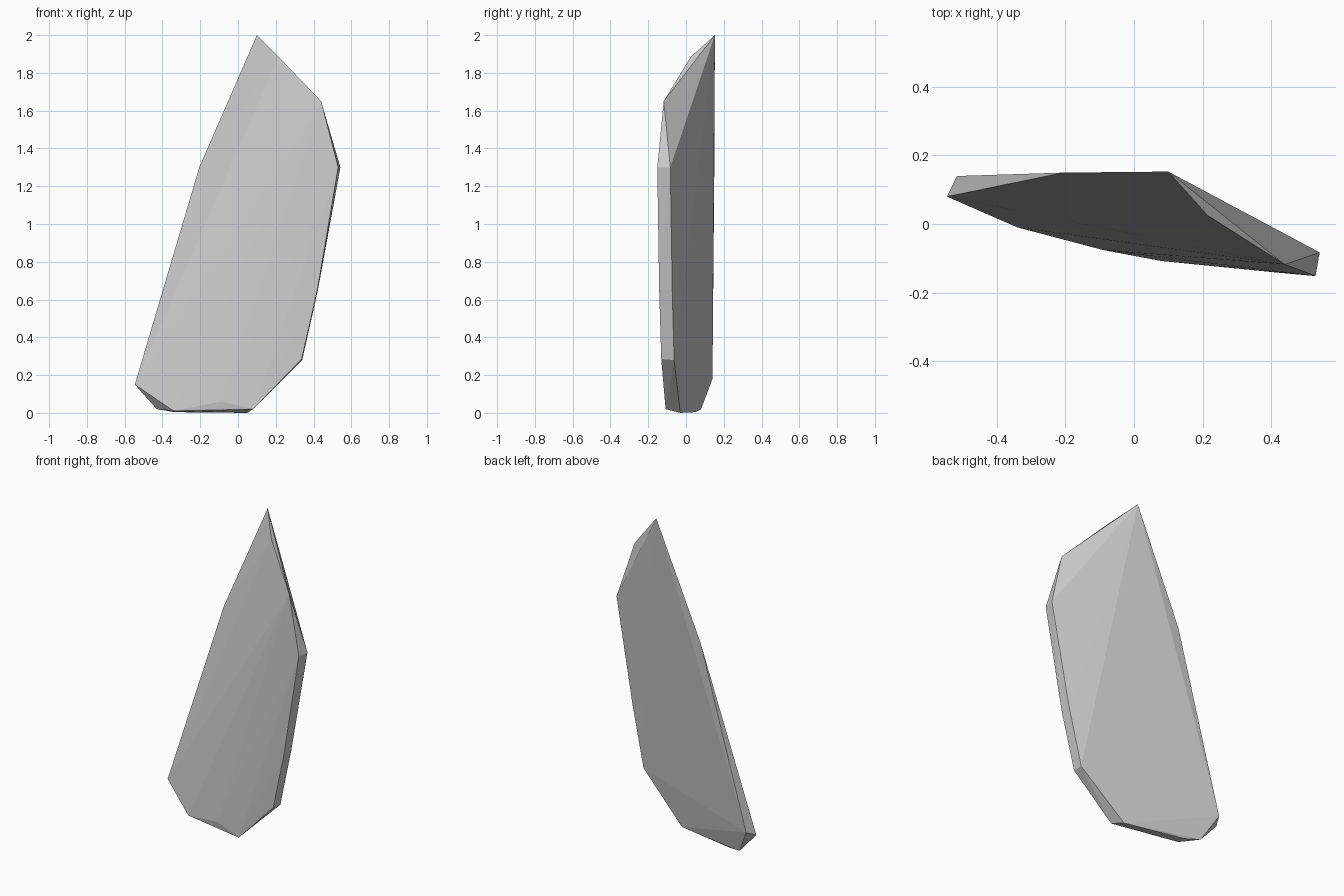
import bpy, bmesh

if "Cube" in bpy.data.objects:
    bpy.data.objects.remove(bpy.data.objects["Cube"])

# corner points of the faceted shard, grouped by region
tip = [(0.10, 0.153, 2.0), (0.215, 0.025, 1.885), (0.44, -0.118, 1.65)]
right_edge = [(0.53, -0.152, 1.3), (0.542, -0.083, 1.3),
              (0.42, -0.142, 0.65), (0.423, -0.073, 0.65),
              (0.337, -0.131, 0.285), (0.34, -0.063, 0.28)]
left_edge = [(-0.205, 0.15, 1.3), (-0.546, 0.08, 0.15), (-0.517, 0.14, 0.18)]
foot = [(-0.43, 0.08, 0.02), (-0.335, 0.05, 0.004), (-0.34, -0.01, 0.01),
        (-0.09, -0.076, 0.06), (0.08, -0.108, 0.02), (0.05, -0.03, 0.0)]

# wrap the corners in a convex flat-faced skin
bm = bmesh.new()
for p in tip + right_edge + left_edge + foot:
    bm.verts.new(p)
bmesh.ops.convex_hull(bm, input=bm.verts[:])
loose = [v for v in bm.verts if not v.link_faces]
bmesh.ops.delete(bm, geom=loose, context='VERTS')
bmesh.ops.recalc_face_normals(bm, faces=bm.faces[:])

mesh = bpy.data.meshes.new("rock_shard")
bm.to_mesh(mesh)
bm.free()
shard = bpy.data.objects.new("rock_shard", mesh)
bpy.context.collection.objects.link(shard)
